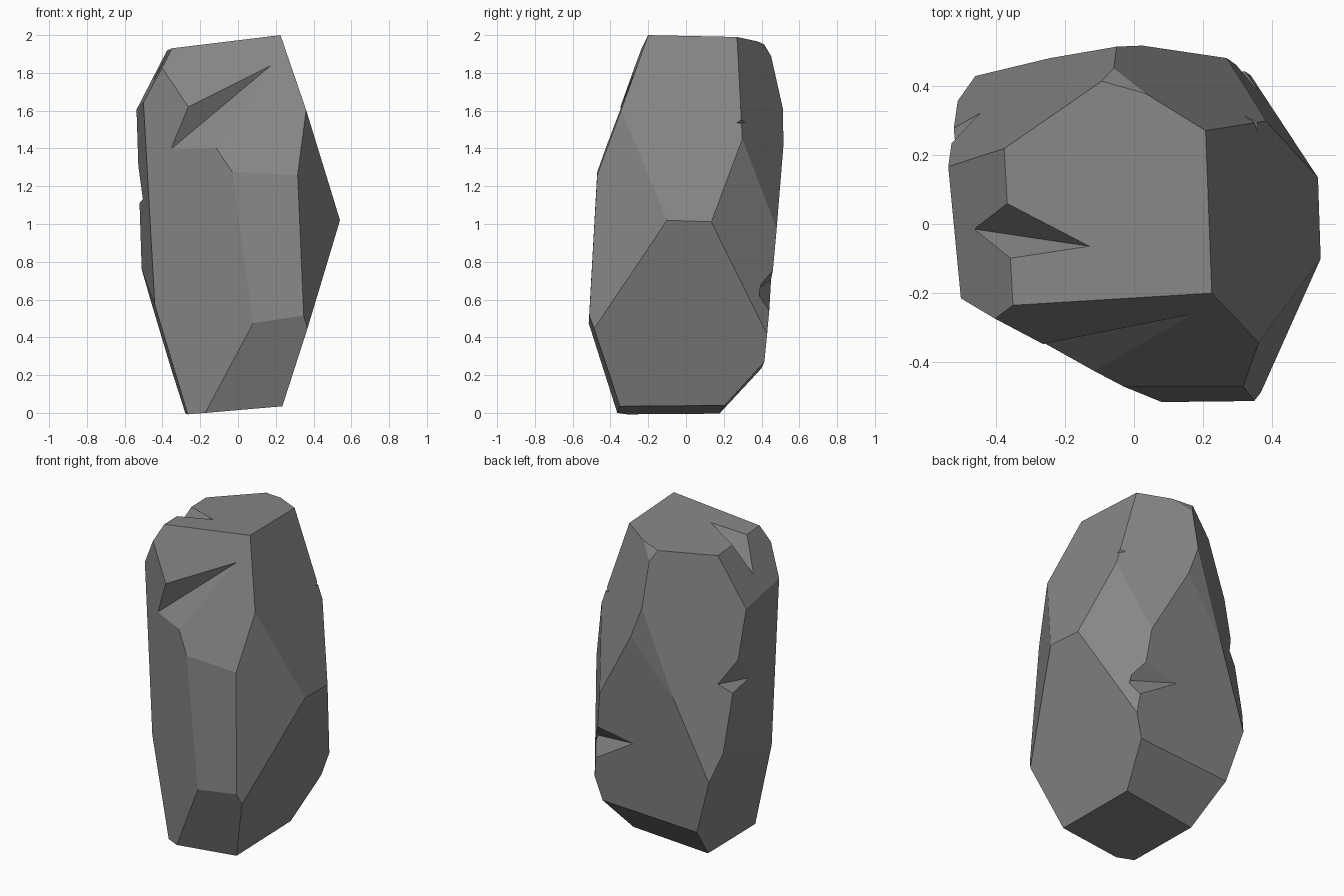
import bpy, bmesh
from mathutils import Vector

if "Cube" in bpy.data.objects:
    bpy.data.objects.remove(bpy.data.objects["Cube"])

# Key corners of the boulder, grouped by region
crown = dict(a=(.225, -.2, 2), b=(.207, .27, 1.99), c=(-.35, -.235, 1.93), d=(-.37, .22, 1.93),
             e=(-.1, .41, 1.957), f=(.02, .38, 1.967), g=(-.06, .45, 1.89))
sides = dict(h=(.54, -.1, 1.02), i=(.535, .13, 1.02), j=(.362, -.34, 1.61), k=(.315, -.47, 1.26),
             l=(-.03, -.47, 1.275), m=(-.4, -.275, 1.83), n=(-.5, -.22, 1.64), o=(-.54, .16, 1.6),
             p=(.38, .30, 1.46), q=(.254, .482, 1), r=(.04, .517, 1.39), s=(-.05, .513, 1.61),
             t=(-.2, .487, 1.2))
base = dict(A=(.365, -.49, .45), B=(.35, -.51, .51), C=(.08, -.515, .475), D=(.235, -.35, .035),
            E=(-.17, -.37, 0), F=(.23, .205, .04), G=(.3, .415, .27), H=(-.28, .19, .01),
            I=(-.44, -.23, .57), J=(-.51, .356, .76), K=(-.477, .43, .61), L=(-.268, -.32, 0),
            M=(.345, .42, .42))
P = {name: Vector(v) for name, v in {**crown, **sides, **base}.items()}

# Each facet plane passes through three corners
facets = ["abc", "abh", "hiD", "jhA", "ack", "lkC", "lCm", "CBD", "EDF",
          "dco", "nIJ", "LIJ", "GFH", "qKG", "bqs", "piM", "dJs", "srt", "efg"]


def clip(bm, pts):
    """Slice away everything outside the plane and cap the cut."""
    p0, p1, p2 = (P[c] for c in pts)
    no = (p1 - p0).cross(p2 - p0).normalized()
    if no.dot(Vector((0, 0, 1)) - p0) > 0:
        no.negate()
    cut = bmesh.ops.bisect_plane(bm, geom=bm.verts[:] + bm.edges[:] + bm.faces[:], dist=1e-6,
                                 plane_co=p0, plane_no=no, clear_outer=True)["geom_cut"]
    edges = [e for e in cut if isinstance(e, bmesh.types.BMEdge) and e.is_boundary]
    if len(edges) > 2:
        bmesh.ops.edgeloop_fill(bm, edges=edges)


# Dark stone colour
stone = bpy.data.materials.new("dark_stone")
stone.diffuse_color = (.24, .24, .24, 1)
stone.use_nodes = True
stone.node_tree.nodes["Principled BSDF"].inputs["Base Color"].default_value = stone.diffuse_color


def finish(bm, name):
    bmesh.ops.recalc_face_normals(bm, faces=bm.faces[:])
    me = bpy.data.meshes.new(name)
    bm.to_mesh(me)
    bm.free()
    me.materials.append(stone)
    ob = bpy.data.objects.new(name, me)
    bpy.context.collection.objects.link(ob)
    return ob


# Boulder: a block chiselled by all facet planes
bm = bmesh.new()
bmesh.ops.create_cube(bm, size=3)
bmesh.ops.translate(bm, verts=bm.verts[:], vec=(0, 0, 1))
for f in facets:
    clip(bm, f)
boulder = finish(bm, "boulder")

# Chips: wedges across an edge (two points on the edge, one tip on each face)
chips = {
    "front": [(-.26, -.35, 1.63), (-.11, -.43, 1.4), (.175, -.26, 1.84), (-.35, -.29, 1.4)],
    "top": [(-.36, .06, 1.93), (-.355, -.1, 1.93), (-.125, -.065, 1.957), (-.46, -.015, 1.735)],
    "left": [(-.53, .23, 1.31), (-.523, .273, 1.11), (-.445, .325, 1.165), (-.507, .076, 1.13)],
    "back": [(.29, .457, .75), (.32, .437, .55), (.02, .459, .712), (.35, .375, .65)],
    "small": [(.35, .3, 1.56), (.36, .3, 1.53), (.31, .325, 1.54), (.358, .265, 1.535)],
}
for name, pts in chips.items():
    a, b, t, v = (Vector(p) for p in pts)
    mid = (t + v) / 2
    bm = bmesh.new()
    for co in (a + (a - mid) * .6, b + (b - mid) * .6, t, v):
        bm.verts.new(co)
    bmesh.ops.convex_hull(bm, input=bm.verts[:])
    cutter = finish(bm, name + "_chip_cutter")
    cutter.hide_render = True
    cutter.hide_set(True)
    cutter.display_type = 'WIRE'
    mod = boulder.modifiers.new(name + "_chip", 'BOOLEAN')
    mod.operation = 'DIFFERENCE'
    mod.solver = 'EXACT'
    mod.object = cutter
